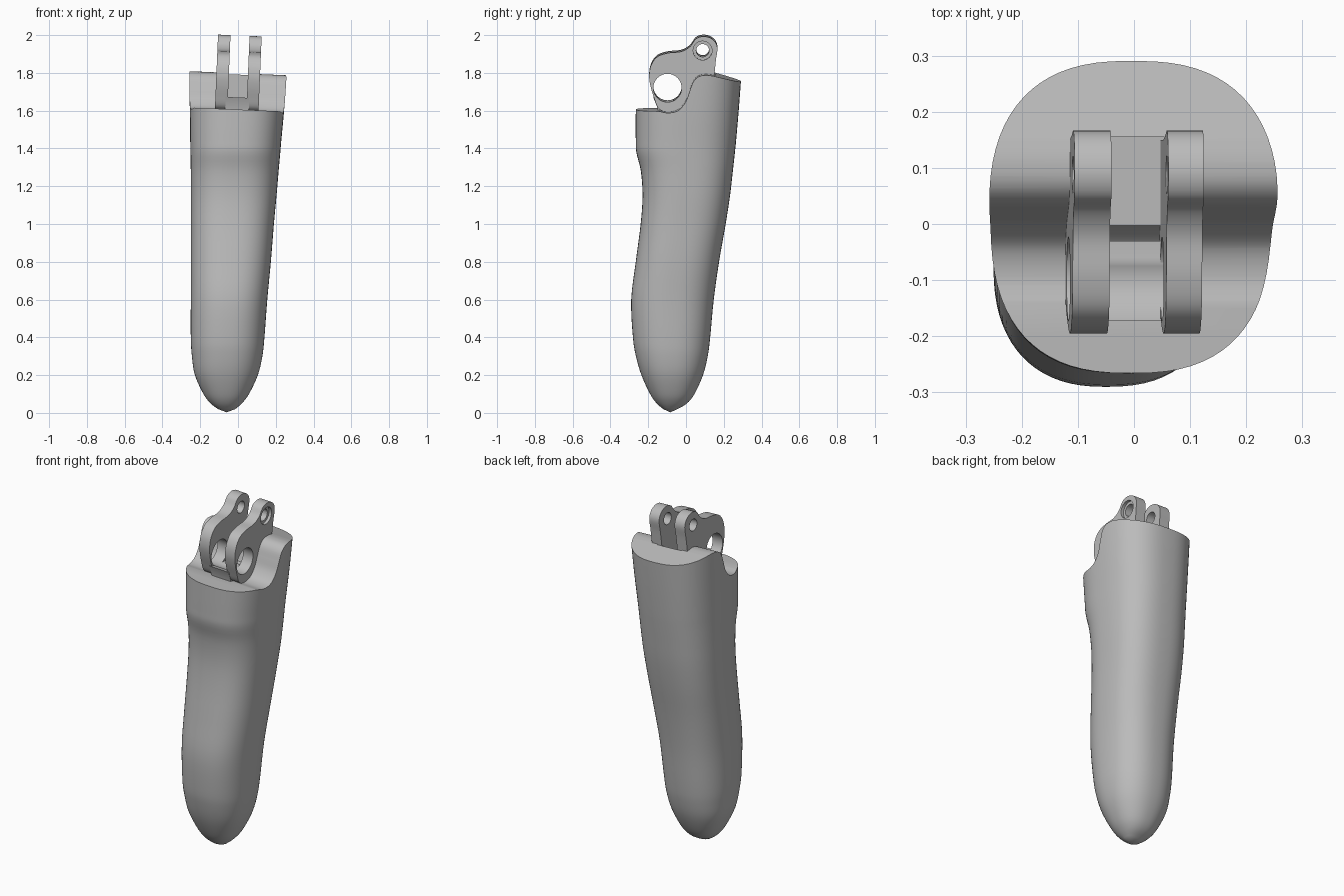
import bpy, bmesh, math
from mathutils import Matrix

cube = bpy.data.objects.get("Cube")
if cube:
    bpy.data.objects.remove(cube)

grey = bpy.data.materials.new("plain_grey")
grey.use_nodes = True
grey.diffuse_color = (0.5, 0.5, 0.5, 1)
grey.node_tree.nodes["Principled BSDF"].inputs["Base Color"].default_value = (0.5, 0.5, 0.5, 1)

# The hinge and the top cut lean slightly to the side
LEAN = (Matrix.Translation((0, 0, 1.8)) @ Matrix.Rotation(math.radians(2.4), 4, 'Y')
        @ Matrix.Translation((0, 0, -1.8)))


def finish(name, bm):
    bmesh.ops.recalc_face_normals(bm, faces=bm.faces)
    mesh = bpy.data.meshes.new(name)
    bm.to_mesh(mesh)
    bm.free()
    mesh.materials.append(grey)
    ob = bpy.data.objects.new(name, mesh)
    bpy.context.collection.objects.link(ob)
    return ob


def spline(pts, steps=5):
    """Smooth open curve through the points."""
    p = [pts[0]] + pts + [pts[-1]]
    out = []
    for a, b, c, d in zip(p, p[1:], p[2:], p[3:]):
        for i in range(steps):
            t = i / steps
            out.append(tuple(0.5 * (2 * v + (w - u) * t + (2 * u - 5 * v + 4 * w - x) * t * t
                             + (3 * v - u - 3 * w + x) * t ** 3) for u, v, w, x in zip(a, b, c, d)))
    return out + [pts[-1]]


def prism(name, outline, x0, x1):
    """Extrude a (y, z) outline along x, with the hinge lean."""
    bm = bmesh.new()
    ends = [[bm.verts.new((x, y, z)) for y, z in outline] for x in (x0, x1)]
    for ring in ends:
        bm.faces.new(ring)
    n = len(outline)
    for i in range(n):
        j = (i + 1) % n
        bm.faces.new((ends[0][i], ends[0][j], ends[1][j], ends[1][i]))
    bm.transform(LEAN)
    return finish(name, bm)


def circle(y, z, r, n=40):
    return [(y + r * math.cos(math.tau * i / n), z + r * math.sin(math.tau * i / n)) for i in range(n)]


def cut(ob, cutter):
    mod = ob.modifiers.new("cut", 'BOOLEAN')
    mod.operation = 'DIFFERENCE'
    mod.solver = 'EXACT'
    mod.object = cutter
    cutter.hide_render = True
    cutter.hide_viewport = True


# Finger body: lofted rings of (z, x min, x max, y min, y max)
rows = [(0.02, -.105, -.015, -.12, -.045), (.05, -.145, .02, -.155, .005),
        (.1, -.183, .058, -.19, .045), (.2, -.228, .105, -.236, .09),
        (.3, -.244, .129, -.265, .115), (.4, -.25, .14, -.281, .128),
        (.6, -.25, .155, -.29, .147), (.8, -.25, .174, -.266, .175),
        (1.0, -.25, .19, -.24, .21), (1.15, -.25, .204, -.23, .233),
        (1.28, -.25, .215, -.239, .248), (1.38, -.252, .224, -.263, .259),
        (1.45, -.253, .23, -.266, .266), (1.6, -.255, .244, -.266, .279),
        (1.76, -.258, .256, -.266, .291), (1.9, -.26, .264, -.266, .3)]
SEG = 72
bm = bmesh.new()
prev = None
tip = bm.verts.new((-.06, -.083, 0.003))
for z, xa, xb, ya, yb in spline(rows, 4):
    ring = []
    power = 2.2 + 0.35 * min(1, z)
    for i in range(SEG):
        a = math.tau * i / SEG
        c, s = math.cos(a), math.sin(a)
        ring.append(bm.verts.new((
            (xa + xb) / 2 + (xb - xa) / 2 * math.copysign(abs(c) ** (2 / power), c),
            (ya + yb) / 2 + (yb - ya) / 2 * math.copysign(abs(s) ** (2 / power), s), z)))
    for i in range(SEG):
        j = (i + 1) % SEG
        if prev:
            bm.faces.new((prev[i], prev[j], ring[j], ring[i]))
        else:
            bm.faces.new((tip, ring[j], ring[i]))
    prev = ring
bm.faces.new(prev)
body = finish("finger_body", bm)

# Stepped top: low front shelf, rounded rise, sloping back
rise = spline([(-.14, 1.606), (-.1, 1.598), (-.06, 1.603), (-.03, 1.62), (0, 1.66), (.02, 1.715),
               (.04, 1.765), (.07, 1.792), (.11, 1.798), (.15, 1.792)])
cut(body, prism("top_cutter", [(-.5, 1.606)] + rise + [(.5, 1.7), (.5, 2.2), (-.5, 2.2)], -.6, .6))
cut(body, prism("pocket_cutter", [(-.06, 1.655), (.155, 1.655), (.155, 2.1), (-.06, 2.1)], -.08, .08))

# Hinge lugs with pin holes
lug = spline([(.15, 1.79), (.158, 1.87), (.166, 1.94), (.142, 1.982), (.095, 1.998), (.052, 1.985),
              (.022, 1.945), (-.025, 1.918), (-.095, 1.91), (-.152, 1.89), (-.185, 1.845),
              (-.195, 1.79), (-.188, 1.735), (-.17, 1.675), (-.148, 1.62), (-.11, 1.595)])
lug += [(-.06, 1.57), (.15, 1.57)]
pivot = prism("pivot_cutter", circle(-.098, 1.725, .075), -.3, .3)
pin = prism("pin_cutter", circle(.088, 1.923, .034), -.3, .3)
sink = prism("sink_cutter", circle(.088, 1.923, .05), .1, .3)
right_lug = prism("right_lug", lug, -.114, -.048)
left_lug = prism("left_lug", lug, .053, .117)
bridge = prism("lug_bridge", [(-.148, 1.58), (-.15, 1.615), (-.172, 1.67), (-.06, 1.655),
                              (-.03, 1.655), (-.03, 1.58)], -.06, .065)
for part in (right_lug, left_lug, bridge):
    cut(part, pivot)
for part in (right_lug, left_lug):
    cut(part, pin)
cut(left_lug, sink)

# Bake the cuts, then smooth while keeping the edges sharp
for ob in (body, right_lug, left_lug, bridge):
    bpy.ops.object.select_all(action='DESELECT')
    bpy.context.view_layer.objects.active = ob
    ob.select_set(True)
    for mod in list(ob.modifiers):
        bpy.ops.object.modifier_apply(modifier=mod.name)
    bpy.ops.object.shade_smooth_by_angle(angle=math.radians(35))
for ob in [o for o in bpy.data.objects if o.name.endswith("_cutter")]:
    bpy.data.objects.remove(ob)
